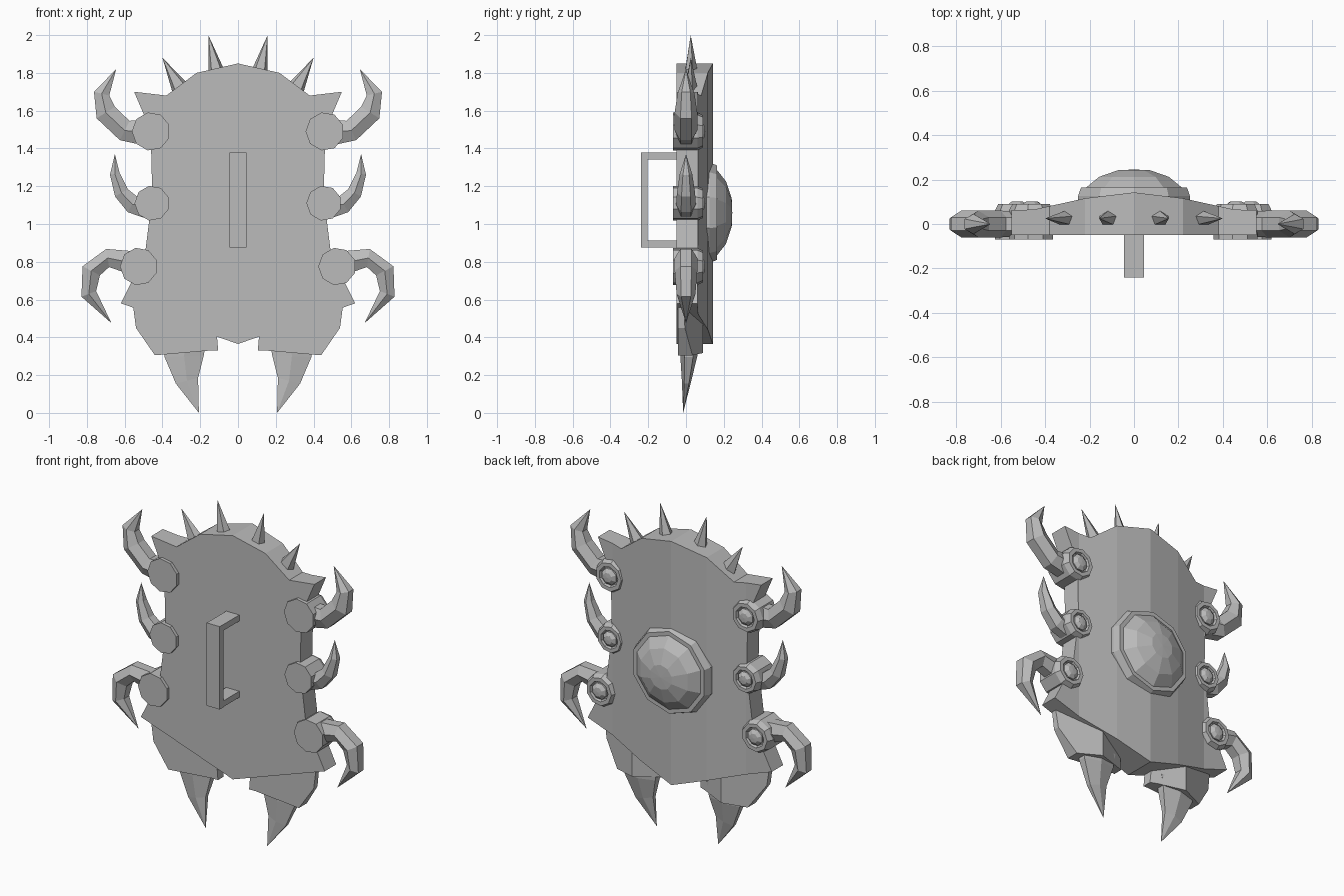
import bpy, bmesh
from math import sin, cos, pi
from mathutils import Vector, Matrix

if "Cube" in bpy.data.objects:
    bpy.data.objects.remove(bpy.data.objects["Cube"])

grey = bpy.data.materials.new("plain grey")
grey.use_nodes = True
grey.diffuse_color = (0.5, 0.5, 0.5, 1)
grey.node_tree.nodes["Principled BSDF"].inputs["Base Color"].default_value = (0.5, 0.5, 0.5, 1)


def finish(name, bm):
    bmesh.ops.recalc_face_normals(bm, faces=bm.faces)
    mesh = bpy.data.meshes.new(name)
    bm.to_mesh(mesh)
    bm.free()
    mesh.materials.append(grey)
    obj = bpy.data.objects.new(name, mesh)
    bpy.context.collection.objects.link(obj)
    return obj


def plate(name, outline, front, back, cuts):
    """Flat-fronted slab whose back depth follows back(x), creased at the cuts."""
    bm = bmesh.new()
    face = bm.faces.new([bm.verts.new((x, front, z)) for x, z in outline])
    extruded = bmesh.ops.extrude_face_region(bm, geom=[face], use_keep_orig=True)
    for v in extruded["geom"]:
        if isinstance(v, bmesh.types.BMVert):
            v.co.y = 1
    for x in cuts:
        bmesh.ops.bisect_plane(bm, geom=bm.verts[:] + bm.edges[:] + bm.faces[:],
                               plane_co=(x, 0, 0), plane_no=(1, 0, 0))
    for v in bm.verts:
        if v.co.y > 0.5:
            v.co.y = back(v.co.x)
    return finish(name, bm)


def loft(name, rings, tip=None):
    """Skin through rings of points, closing with a cap or a tip."""
    bm = bmesh.new()
    rows = [[bm.verts.new(p) for p in ring] for ring in rings]
    n = len(rows[0])
    bm.faces.new(rows[0])
    for a, b in zip(rows, rows[1:]):
        for i in range(n):
            j = (i + 1) % n
            bm.faces.new((a[i], a[j], b[j], b[i]))
    if tip is None:
        bm.faces.new(rows[-1])
    else:
        end = bm.verts.new(tip)
        for i in range(n):
            bm.faces.new((rows[-1][i], rows[-1][(i + 1) % n], end))
    return finish(name, bm)


def horn(name, side, path, tip, sides=6):
    """Tapering horn; path holds x, y, z, in-plane radius and depth radius."""
    centres = [Vector((side * p[0], p[1], p[2])) for p in path]
    tip = Vector((side * tip[0], tip[1], tip[2]))
    line = centres + [tip]
    rings = []
    for i, (c, p) in enumerate(zip(centres, path)):
        d = line[i + 1] - line[max(i - 1, 0)]
        across = Vector((d.z, 0, -d.x)).normalized()
        rings.append([c + across * p[3] * sin(2 * pi * k / sides)
                      + Vector((0, p[4] * cos(2 * pi * k / sides), 0)) for k in range(sides)])
    return loft(name, rings, tip)


def turned(name, x, z, profile, sides, tip_y=None):
    """Round part on the y axis from (radius, y) pairs."""
    rings = [[(x + r * cos(2 * pi * (k + .5) / sides), y, z + r * sin(2 * pi * (k + .5) / sides))
              for k in range(sides)] for r, y in profile]
    return loft(name, rings, None if tip_y is None else (x, tip_y, z))


# Main shield body
half = [(0.22, 1.80), (0.38, 1.68), (0.55, 1.70), (0.49, 1.56), (0.46, 1.40), (0.455, 1.20),
        (0.47, 1.02), (0.49, 0.86), (0.54, 0.74), (0.62, 0.58)]
outline = [(0, 1.85)] + half + [(0, 0.365)] + [(-x, z) for x, z in reversed(half)]


def body_back(x):
    x = abs(x)
    if x < 0.22:
        return 0.142 - 0.12 * x
    return max(0.1156 - 0.22 * (x - 0.22), 0.065 - 0.03 * (x - 0.45))


plate("shield_body", outline, -0.05, body_back, (-0.45, -0.22, 0, 0.22, 0.45))

# Central boss: rim and dome
turned("boss_rim", 0, 1.06, [(0.265, 0.06), (0.265, 0.125), (0.25, 0.165), (0.22, 0.165)], 10)
turned("boss_dome", 0, 1.06, [(0.225, 0.10), (0.225, 0.165), (0.165, 0.212), (0.075, 0.242)], 10, 0.245)


# Grip handle
def block(name, centre, size):
    bm = bmesh.new()
    bmesh.ops.create_cube(bm, size=1, matrix=Matrix.Translation(centre) @ Matrix.Diagonal((*size, 1)))
    return finish(name, bm)


block("handle_bar", (0, -0.222, 1.127), (0.088, 0.035, 0.505))
for name, z in (("upper", 1.36), ("lower", 0.895)):
    block("handle_" + name + "_arm", (0, -0.125, z), (0.088, 0.17, 0.037))

# Side claws: socket centre and radius, then horn path and tip
claws = {
    "upper": ((0.46, 1.49, 0.102),
              [(0.49, 0, 1.485, 0.08, 0.055), (0.60, 0, 1.495, 0.066, 0.06),
               (0.70, 0, 1.59, 0.066, 0.06), (0.722, 0, 1.69, 0.048, 0.045)], (0.645, 0, 1.82)),
    "middle": ((0.455, 1.11, 0.093),
               [(0.48, 0, 1.09, 0.07, 0.05), (0.56, 0, 1.105, 0.056, 0.052),
                (0.617, 0, 1.165, 0.045, 0.048), (0.652, 0, 1.265, 0.03, 0.033)], (0.652, 0, 1.37)),
    "lower": ((0.525, 0.775, 0.1),
              [(0.54, 0, 0.79, 0.075, 0.055), (0.69, 0, 0.82, 0.056, 0.06),
               (0.777, 0, 0.752, 0.06, 0.06), (0.79, 0, 0.63, 0.048, 0.05)], (0.67, 0, 0.475)),
}
flap = [(0.56, 0.60), (0.54, 0.45), (0.44, 0.305), (0.15, 0.33), (0.105, 0.33),
        (0.115, 0.45), (0.30, 0.55)]

for label, s in (("left", 1), ("right", -1)):
    for level, ((x, z, r), path, tip) in claws.items():
        horn(f"{label}_{level}_claw", s, path, tip)
        turned(f"{label}_{level}_socket", s * x, z,
               [(r, -0.07), (r, 0.06), (r * 0.85, 0.09), (r * 0.62, 0.09), (r * 0.55, 0.075)], 9)
        turned(f"{label}_{level}_stud", s * x, z, [(r * 0.52, 0.06), (r * 0.5, 0.085), (r * 0.28, 0.1)], 8, 0.102)

    # Spikes along the top edge
    horn(f"{label}_inner_spike", s, [(0.11, 0.025, 1.79, 0.048, 0.04)], (0.157, 0.025, 2.0), 5)
    horn(f"{label}_outer_spike", s, [(0.295, 0.025, 1.70, 0.055, 0.04)], (0.40, 0.025, 1.88), 5)

    # Lower flap and the fang beneath it
    plate(f"{label}_flap", [(s * x, z) for x, z in flap], -0.043,
          lambda x: 0.09 - 0.4 * abs(abs(x) - 0.3), (s * 0.3,))
    horn(f"{label}_fang", s,
         [(0.28, 0.015, 0.40, 0.13, 0.05), (0.285, 0.015, 0.30, 0.12, 0.045),
          (0.27, 0.003, 0.17, 0.07, 0.025)], (0.207, -0.015, 0.0))
